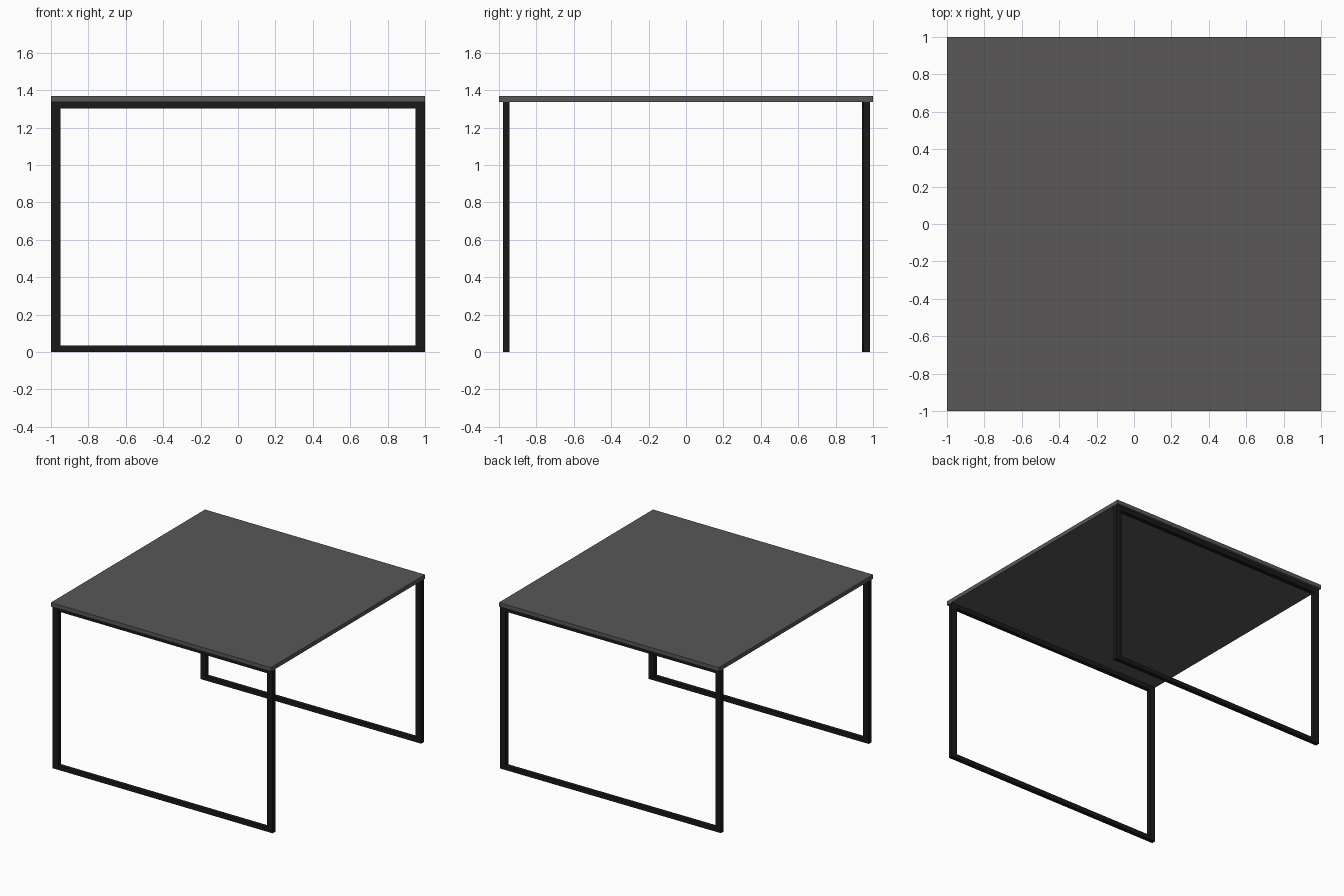
import bpy, bmesh

if "Cube" in bpy.data.objects:
    bpy.data.objects.remove(bpy.data.objects["Cube"])

FRAME_TOP = 1.337    # underside of the tabletop
TABLE_TOP = 1.37


def material(name, colour):
    mat = bpy.data.materials.new(name)
    mat.diffuse_color = (*colour, 1)
    mat.use_nodes = True
    mat.node_tree.nodes["Principled BSDF"].inputs["Base Color"].default_value = mat.diffuse_color
    return mat


def add_object(name, bm, mat):
    bmesh.ops.recalc_face_normals(bm, faces=bm.faces)
    mesh = bpy.data.meshes.new(name)
    bm.to_mesh(mesh)
    bm.free()
    mesh.materials.append(mat)
    obj = bpy.data.objects.new(name, mesh)
    bpy.context.collection.objects.link(obj)
    return obj


def leg_frame(name, y_left, y_right, depth, mat):
    """Closed rectangular loop; its ends may sit at slightly different y."""
    bm = bmesh.new()

    def loop(x, z0, z1, dy):
        corners = ((-x, z0), (x, z0), (x, z1), (-x, z1))
        return [bm.verts.new((px, y_left + (y_right - y_left) * (px + 1) / 2 + dy, pz))
                for px, pz in corners]

    # outer and inner outlines at the front and back, joined all round
    rings = [loop(1, 0, FRAME_TOP, 0), loop(0.95, 0.035, FRAME_TOP - 0.035, 0),
             loop(0.95, 0.035, FRAME_TOP - 0.035, depth), loop(1, 0, FRAME_TOP, depth)]
    for r in range(4):
        a, b = rings[r], rings[(r + 1) % 4]
        for i in range(4):
            j = (i + 1) % 4
            bm.faces.new((a[i], a[j], b[j], b[i]))
    return add_object(name, bm, mat)


wood = material("dark_grey_top", (0.1, 0.096, 0.096))
metal = material("black_metal", (0.01, 0.01, 0.01))

# tabletop slab
bm = bmesh.new()
bmesh.ops.create_cube(bm, size=1)
bmesh.ops.scale(bm, vec=(2, 2, TABLE_TOP - FRAME_TOP), verts=bm.verts)
bmesh.ops.translate(bm, vec=(0, 0, (TABLE_TOP + FRAME_TOP) / 2), verts=bm.verts)
add_object("tabletop", bm, wood)

# front frame is straight, the back one is very slightly skewed
leg_frame("front_leg_frame", -0.978, -0.978, 0.034, metal)
leg_frame("back_leg_frame", 0.941, 0.95, 0.034, metal)
